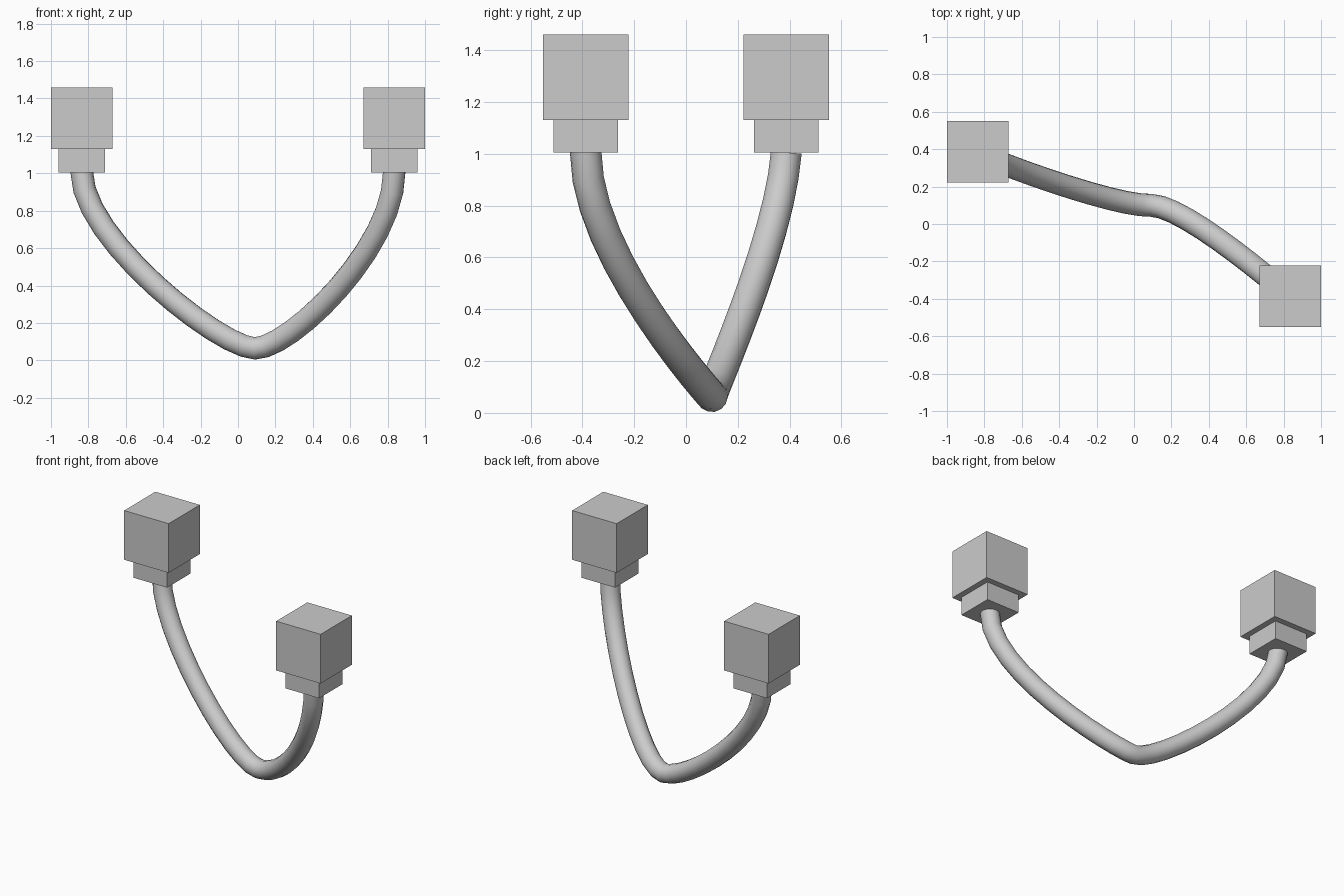
import bpy
from mathutils import Vector

if "Cube" in bpy.data.objects:
    bpy.data.objects.remove(bpy.data.objects["Cube"])


def box(name, size, centre):
    bpy.ops.mesh.primitive_cube_add(size=1, location=centre)
    ob = bpy.context.object
    ob.name = name
    ob.dimensions = size
    bpy.ops.object.transform_apply(location=False, rotation=False, scale=True)
    return ob


# Two identical plugs, diagonally opposite
X, Y = 0.835, 0.387
for side, s in (("left", -1), ("right", 1)):
    box(side + "_plug_block", (0.33, 0.33, 0.33), (s * X, -s * Y, 1.295))
    box(side + "_plug_collar", (0.25, 0.25, 0.125), (s * X, -s * Y, 1.0675))

# Hanging cable: anchor, incoming handle, outgoing handle
path = [
    ((-X, Y, 1.005), (-X, Y, 1.2), (-X, 0.36, 0.65)),
    ((0.09, 0.1, 0.064), (-0.1, 0.09, 0.07), (0.28, 0.1, 0.064)),
    ((X, -Y, 1.005), (X, -Y, 0.6), (X, -Y, 1.2)),
]
curve = bpy.data.curves.new("cable", "CURVE")
curve.dimensions = "3D"
curve.resolution_u = 12
curve.bevel_depth = 0.061
curve.bevel_resolution = 5
curve.use_fill_caps = True
spline = curve.splines.new("BEZIER")
spline.bezier_points.add(len(path) - 1)
for point, (co, left, right) in zip(spline.bezier_points, path):
    point.handle_left_type = point.handle_right_type = "FREE"
    point.co, point.handle_left, point.handle_right = Vector(co), Vector(left), Vector(right)
cable = bpy.data.objects.new("cable", curve)
bpy.context.collection.objects.link(cable)

# Turn the cable into a smooth mesh tube
bpy.ops.object.select_all(action="DESELECT")
cable.select_set(True)
bpy.context.view_layer.objects.active = cable
bpy.ops.object.convert(target="MESH")
bpy.ops.object.shade_smooth_by_angle()
